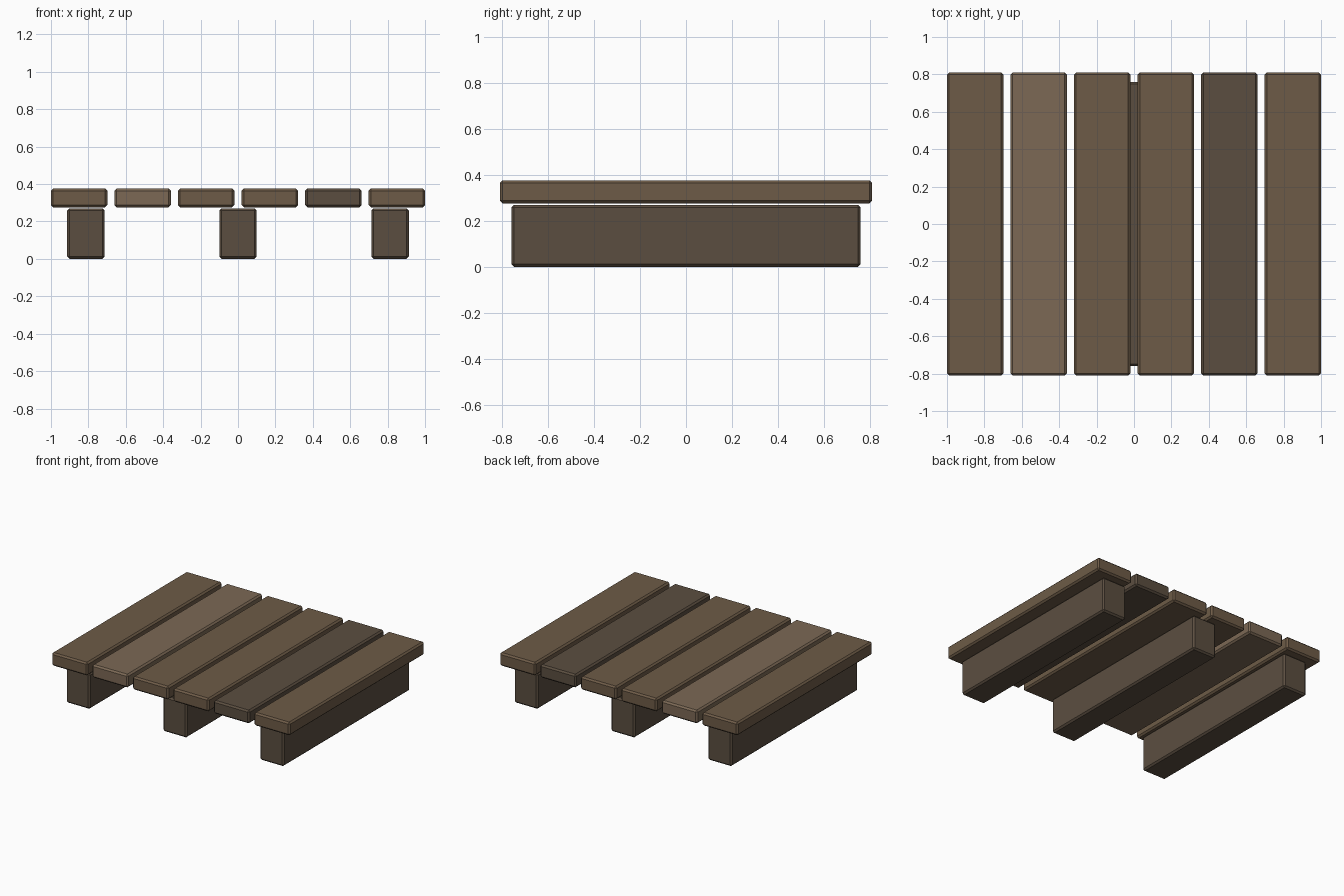
import bpy
import bmesh
from mathutils import Vector

if "Cube" in bpy.data.objects:
    bpy.data.objects.remove(bpy.data.objects["Cube"])


def material(name, rgb):
    m = bpy.data.materials.new(name)
    m.diffuse_color = (*rgb, 1.0)
    m.use_nodes = True
    m.node_tree.nodes["Principled BSDF"].inputs["Base Color"].default_value = m.diffuse_color
    return m


def board(name, size, centre, mat, chamfer=0.012):
    # Timber block with a single flat chamfer on every edge
    bm = bmesh.new()
    bmesh.ops.create_cube(bm, size=1.0)
    bmesh.ops.scale(bm, vec=Vector(size), verts=bm.verts)
    bmesh.ops.bevel(bm, geom=bm.edges[:], offset=chamfer, segments=1,
                    profile=0.5, affect='EDGES')
    bmesh.ops.recalc_face_normals(bm, faces=bm.faces)
    mesh = bpy.data.meshes.new(name)
    bm.to_mesh(mesh)
    bm.free()
    mesh.materials.append(mat)
    ob = bpy.data.objects.new(name, mesh)
    ob.location = centre
    bpy.context.collection.objects.link(ob)
    return ob


wood = material("wood", (0.155, 0.105, 0.063))
pale = material("pale_wood", (0.20, 0.14, 0.09))
dark = material("dark_wood", (0.105, 0.076, 0.051))

# Three runners underneath
for i in range(3):
    board(f"runner_{i + 1}", (0.2, 1.52, 0.27),
          ((i - 1) * 0.813, 0, 0.14 - 0.005), dark)

# Six deck planks laid front to back
tones = [wood, pale, wood, wood, dark, wood]
for i, tone in enumerate(tones):
    board(f"deck_plank_{i + 1}", (0.302, 1.62, 0.1),
          ((i - 2.5) * 0.3396, 0, 0.326), tone)
